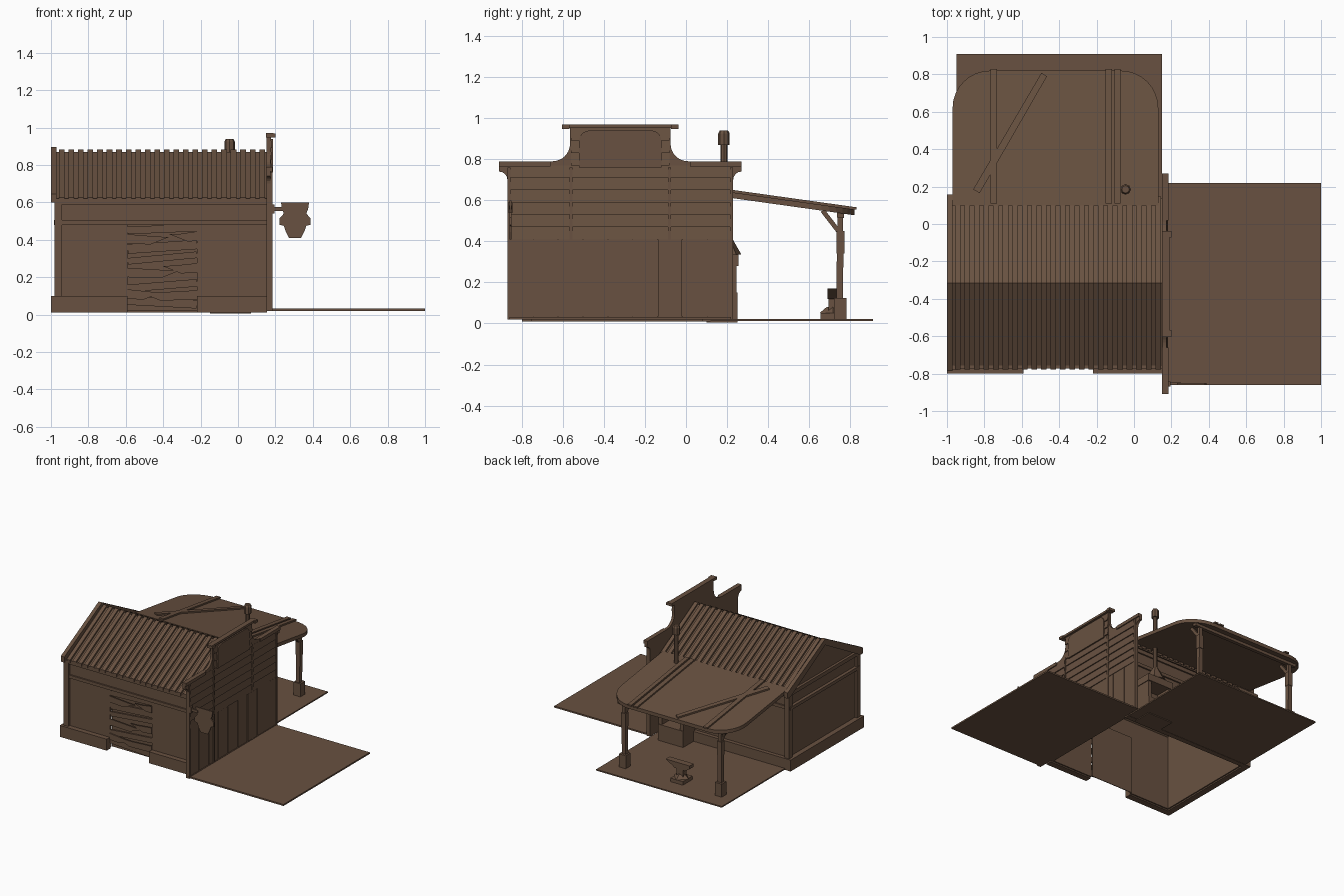
import bpy, bmesh, math, random
from mathutils import Vector, Matrix

random.seed(4)
if "Cube" in bpy.data.objects:
    bpy.data.objects.remove(bpy.data.objects["Cube"], do_unlink=True)

WOOD = (0.14, 0.083, 0.052, 1)
mat = bpy.data.materials.new("weathered_brown")
mat.use_nodes = True
mat.diffuse_color = WOOD
bsdf = mat.node_tree.nodes["Principled BSDF"]
bsdf.inputs["Base Color"].default_value = WOOD
bsdf.inputs["Roughness"].default_value = 0.9


def finish(name, bm):
    bmesh.ops.recalc_face_normals(bm, faces=bm.faces)
    mesh = bpy.data.meshes.new(name)
    bm.to_mesh(mesh)
    bm.free()
    mesh.materials.append(mat)
    ob = bpy.data.objects.new(name, mesh)
    bpy.context.collection.objects.link(ob)
    return ob


def prism(name, pts, axis, a, b):
    """Extrude a 2D outline along an axis from a to b."""
    place = {"x": lambda u, v, t: (t, u, v), "y": lambda u, v, t: (u, t, v),
             "z": lambda u, v, t: (u, v, t)}[axis]
    bm = bmesh.new()
    low = [bm.verts.new(place(u, v, a)) for u, v in pts]
    high = [bm.verts.new(place(u, v, b)) for u, v in pts]
    bm.faces.new(low)
    bm.faces.new(high)
    for i in range(len(pts)):
        j = (i + 1) % len(pts)
        bm.faces.new((low[i], low[j], high[j], high[i]))
    return finish(name, bm)


def box(name, x0, x1, y0, y1, z0, z1):
    return prism(name, [(x0, y0), (x1, y0), (x1, y1), (x0, y1)], "z", z0, z1)


def beam(name, p, q, w, h):
    """Square timber from p to q, w wide and h high."""
    p, q = Vector(p), Vector(q)
    d = (q - p).normalized()
    side = d.cross(Vector((0, 0, 1)))
    side = side.normalized() if side.length > 0.01 else Vector((1, 0, 0))
    up = side.cross(d)
    rot = Matrix((side, d, up)).transposed().to_4x4()
    bm = bmesh.new()
    bmesh.ops.create_cube(bm, size=1, matrix=Matrix.Translation((p + q) / 2) @ rot
                          @ Matrix.Diagonal((w, (q - p).length, h, 1)))
    return finish(name, bm)


def cone(name, x, y, z0, z1, r0, r1, sides=8):
    bm = bmesh.new()
    bmesh.ops.create_cone(bm, cap_ends=True, segments=sides, radius1=r0, radius2=r1,
                          depth=z1 - z0, matrix=Matrix.Translation((x, y, (z0 + z1) / 2)))
    return finish(name, bm)


def arc(cx, cy, r, a0, a1, n=8):
    steps = [math.radians(a0 + (a1 - a0) * i / n) for i in range(n + 1)]
    return [(cx + r * math.cos(t), cy + r * math.sin(t)) for t in steps]


# Ground slabs
box("yard_slab", 0.18, 1, -0.86, 0.22, 0.02, 0.032)
box("patio_slab", -0.95, 0.15, 0.12, 0.91, 0.012, 0.022)

# Walls, hollow and open below, with a doorway in the front
DOOR_L, DOOR_R = -0.59, -0.22
RIDGE_Y, RIDGE_Z, EAVE_Z = -0.315, 0.87, 0.615
box("front_wall_right", -0.96, DOOR_L, -0.76, -0.74, 0.02, 0.62)
box("front_wall_left", DOOR_R, 0.155, -0.76, -0.74, 0.02, 0.62)
box("front_wall_top", DOOR_L, DOOR_R, -0.76, -0.74, 0.48, 0.62)
box("door_backing", DOOR_L, DOOR_R, -0.735, -0.73, 0.02, 0.48)
box("back_wall", -0.96, 0.155, 0.07, 0.09, 0.02, 0.64)
gable = [(-0.76, 0.02), (0.09, 0.02), (0.09, 0.63), (RIDGE_Y, 0.86), (-0.76, 0.62)]
for name, x in (("right_gable", -0.96), ("left_gable", 0.135)):
    prism(name, gable, "x", x, x + 0.02)

# Plinth, posts and rails
box("plinth_front_right", -1, DOOR_L, -0.8, -0.75, 0.01, 0.1)
box("plinth_front_left", DOOR_R, 0.155, -0.8, -0.75, 0.01, 0.1)
box("plinth_side", -1, -0.95, -0.8, 0.12, 0.01, 0.1)
box("plinth_back", -1, 0.155, 0.08, 0.12, 0.01, 0.1)
for y in (-0.78, 0.07):
    box("corner_post", -0.98, -0.94, y, y + 0.04, 0.1, 0.62)
    box("wall_rail", -0.97, 0.155, y + 0.008, y + 0.032, 0.48, 0.505)
    box("eave_rail", -0.97, 0.155, y + 0.008, y + 0.032, 0.59, 0.62)
box("side_rail", -0.985, -0.95, -0.77, 0.1, 0.48, 0.505)
box("side_tie_beam", -0.98, -0.95, -0.77, 0.1, 0.59, 0.62)

# Broken boards over the doorway
W = DOOR_R - DOOR_L
for zl, zr, h in ((0.45, 0.465, 0.04), (0.35, 0.375, 0.05), (0.285, 0.32, 0.035),
                  (0.14, 0.17, 0.04), (0.075, 0.055, 0.045)):
    beam("door_board", (DOOR_L, -0.75, zl), (DOOR_R, -0.75, zr), 0.012, h)
for side, z, reach in ((0, 0.405, 0.6), (1, 0.42, 0.4), (0, 0.225, 0.75),
                       (1, 0.25, 0.5), (0, 0.11, 0.5), (1, 0.105, 0.8)):
    start, way = (DOOR_L, 1) if side == 0 else (DOOR_R, -1)
    tip = start + way * W * reach
    prism("broken_board", [(start, z - 0.025), (tip - way * 0.1, z - 0.03),
                           (tip, z + 0.01), (tip - way * 0.06, z + 0.012),
                           (start, z + 0.025)], "y", -0.766, -0.757)

# Ribbed roof
for sign in (-1, 1):
    edge = RIDGE_Y + sign * 0.45
    prism("roof_panel", [(RIDGE_Y, RIDGE_Z), (edge, EAVE_Z), (edge, EAVE_Z - 0.015),
                         (RIDGE_Y, RIDGE_Z - 0.015)], "x", -0.98, 0.155)
    edge += sign * 0.012
    for i in range(22):
        x = -0.957 + i * 0.051
        prism("roof_rib", [(RIDGE_Y, RIDGE_Z + 0.014), (edge, EAVE_Z + 0.012),
                           (edge, EAVE_Z - 0.012), (RIDGE_Y, RIDGE_Z - 0.005)],
              "x", x, x + 0.03)
    edge = RIDGE_Y + sign * 0.472
    prism("barge_board", [(RIDGE_Y, 0.895), (edge, 0.645), (edge, 0.6),
                          (edge - sign * 0.035, 0.6), (RIDGE_Y, 0.845)], "x", -1, -0.97)

# False front with curved shoulders
MID = -0.32
half = [(0.55, 0.02), (0.55, 0.69)] + arc(0.59, 0.70, 0.04, 180, 90, 4) + [
    (0.59, 0.79)] + arc(0.33, 0.875, 0.085, 270, 180) + [(0.245, 0.955)]
outline = [(MID + u, z) for u, z in half] + [(MID - u, z) for u, z in reversed(half)]
prism("false_front", outline, "x", 0.153, 0.174)
box("false_front_cap", 0.15, 0.19, MID - 0.28, MID + 0.28, 0.953, 0.97)
for s in (-1, 1):
    box("cap_end", 0.15, 0.2, MID + s * 0.265 - 0.018, MID + s * 0.265 + 0.018, 0.948, 0.968)
    u0, u1 = sorted((MID + s * 0.34, MID + s * 0.59))
    box("shoulder_cornice", 0.15, 0.184, u0, u1, 0.765, 0.79)
    for u in (0.24, 0.542):
        box("front_batten", 0.17, 0.185, MID + s * u - 0.007, MID + s * u + 0.007, 0.03, 0.76)
for i in range(9):
    z = 0.41 + i * 0.06
    u = 0.545 if z < 0.72 else 0.24
    prism("clapboard", [(0.17, z), (0.183, z), (0.175, z + 0.06), (0.17, z + 0.06)],
          "y", MID - u, MID + u)
N = 9
for i in range(N):
    y = MID - 0.545 + i * 1.09 / N
    box("vertical_board", 0.17, random.uniform(0.177, 0.182),
        y + 0.002, y + 1.09 / N - 0.002, 0.035, 0.408)
box("front_sill", 0.17, 0.184, MID - 0.55, MID + 0.55, 0.02, 0.035)
panel = [(-0.52, 0.76), (-0.12, 0.76)] + arc(-0.17, 0.89, 0.05, 0, 90, 5) + arc(
    -0.47, 0.89, 0.05, 90, 180, 5)
prism("blank_panel", panel, "x", 0.174, 0.187)

# Hanging shield sign
shield = [(0.075, 0.6), (0.07, 0.565), (0.06, 0.54), (0.083, 0.515), (0.083, 0.48),
          (0.06, 0.475), (0.05, 0.445), (0.032, 0.41)]
prism("shield_sign", [(0.305 + u, z) for u, z in shield]
      + [(0.305 - u, z) for u, z in reversed(shield)], "y", -0.86, -0.85)
box("sign_arm", 0.175, 0.25, -0.862, -0.848, 0.555, 0.575)
box("sign_plate", 0.175, 0.195, -0.868, -0.842, 0.54, 0.59)


# Sloping awning with rounded outer corners
def awning_z(y):
    return 0.638 - (y - 0.23) * 0.14


def lean(ob):
    for v in ob.data.vertices:
        v.co.z += awning_z(v.co.y)


R = 0.2
lean(prism("awning", [(-0.97, 0.1), (0.13, 0.1)] + arc(0.13 - R, 0.82 - R, R, 0, 90)
           + arc(-0.97 + R, 0.82 - R, R, 90, 180), "z", -0.028, 0))
for x, w in ((-0.75, 0.036), (-0.135, 0.036), (-0.087, 0.032)):
    lean(box("awning_batten", x - w / 2, x + w / 2, 0.11, 0.83, 0, 0.012))
lean(prism("awning_loose_board", [(-0.86, 0.185), (-0.825, 0.165), (-0.465, 0.79),
                                  (-0.495, 0.808)], "z", 0, 0.012))
lean(box("awning_cross_beam", -0.88, 0.06, 0.735, 0.77, -0.05, -0.028))

# Awning posts with footings and braces
for x in (-0.83, 0.01):
    box("post_footing", x - 0.03, x + 0.03, 0.722, 0.782, 0.02, 0.125)
    beam("post_lower", (x, 0.748, 0.12), (x, 0.752, 0.44), 0.034, 0.032)
    beam("post_upper", (x, 0.752, 0.42), (x, 0.752, 0.55), 0.026, 0.026)
    beam("post_brace", (x, 0.75, 0.44), (x, 0.665, 0.55), 0.022, 0.022)
    box("post_collar", x - 0.02, x + 0.02, 0.733, 0.771, 0.34, 0.45)

# Forge with hood and chimney pipe
box("forge_base", -0.15, 0.07, 0.1, 0.25, 0.005, 0.15)
for x in (-0.15, 0.04):
    box("forge_cheek", x, x + 0.03, 0.1, 0.245, 0.15, 0.28)
box("forge_back", -0.12, 0.04, 0.1, 0.12, 0.15, 0.28)
box("forge_lintel", -0.155, 0.075, 0.1, 0.255, 0.28, 0.335)
hood = cone("forge_hood", -0.045, 0.185, 0.335, 0.45, 0.085, 0.02)
cone("chimney_pipe", -0.045, 0.185, 0.44, 0.93, 0.017, 0.017)
cone("chimney_cap", -0.045, 0.185, 0.87, 0.925, 0.028, 0.028)
cone("chimney_tip", -0.045, 0.185, 0.925, 0.94, 0.028, 0.02)
box("tool_box", -0.37, -0.28, 0.09, 0.16, 0.16, 0.24)

# Anvil
AX, AY = -0.46, 0.715
box("anvil_foot", AX - 0.055, AX + 0.055, AY - 0.06, AY + 0.06, 0.022, 0.05)
cone("anvil_flare", AX, AY, 0.05, 0.08, 0.065, 0.03, 4).rotation_euler = (0, 0, 0)
box("anvil_waist", AX - 0.03, AX + 0.03, AY - 0.02, AY + 0.02, 0.06, 0.125)
prism("anvil_top", [(AX - 0.09, 0.17), (AX + 0.12, 0.17), (AX + 0.06, 0.135),
                    (AX + 0.04, 0.12), (AX - 0.05, 0.12), (AX - 0.09, 0.145)],
      "y", AY - 0.025, AY + 0.025)
